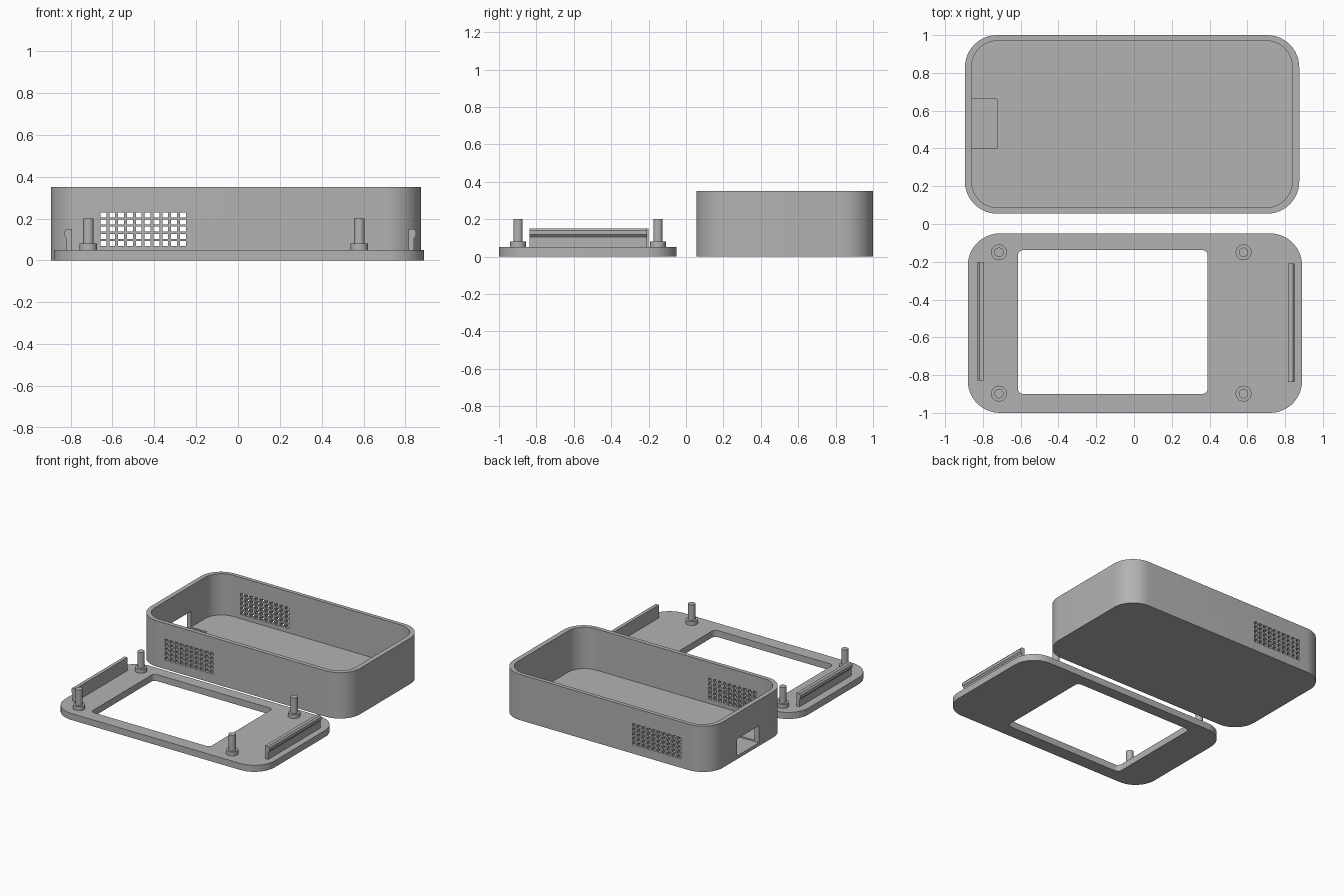
import bpy, bmesh, math
from mathutils import Matrix, Vector

if "Cube" in bpy.data.objects:
    bpy.data.objects.remove(bpy.data.objects["Cube"], do_unlink=True)

grey = bpy.data.materials.new("mid_grey")
grey.use_nodes = True
grey.diffuse_color = (0.45, 0.45, 0.45, 1)
grey.node_tree.nodes["Principled BSDF"].inputs["Base Color"].default_value = grey.diffuse_color


def finish(bm, name):
    bmesh.ops.recalc_face_normals(bm, faces=bm.faces)
    mesh = bpy.data.meshes.new(name)
    bm.to_mesh(mesh)
    bm.free()
    mesh.materials.append(grey)
    obj = bpy.data.objects.new(name, mesh)
    bpy.context.collection.objects.link(obj)
    return obj


def prism(name, outline, offset):
    """Extrude a closed outline of 3D points."""
    bm = bmesh.new()
    face = bm.faces.new([bm.verts.new(p) for p in outline])
    moved = bmesh.ops.extrude_face_region(bm, geom=[face])["geom"]
    verts = [v for v in moved if isinstance(v, bmesh.types.BMVert)]
    bmesh.ops.translate(bm, vec=Vector(offset), verts=verts)
    return finish(bm, name)


def rounded_box(name, x0, x1, y0, y1, z0, z1, r, steps=12):
    corners = [(x1 - r, y1 - r), (x0 + r, y1 - r), (x0 + r, y0 + r), (x1 - r, y0 + r)]
    pts = []
    for i, (cx, cy) in enumerate(corners):
        for s in range(steps + 1):
            a = math.pi / 2 * (i + s / steps)
            pts.append((cx + r * math.cos(a), cy + r * math.sin(a), z0))
    return prism(name, pts, (0, 0, z1 - z0))


def boxes(name, items):
    """One mesh of boxes given as (centre, size) pairs."""
    bm = bmesh.new()
    for centre, size in items:
        mat = Matrix.Translation(centre) @ Matrix.Diagonal((*size, 1))
        bmesh.ops.create_cube(bm, size=1, matrix=mat)
    return finish(bm, name)


def select(obj):
    bpy.ops.object.select_all(action='DESELECT')
    obj.select_set(True)
    bpy.context.view_layer.objects.active = obj


def cut(obj, cutter):
    mod = obj.modifiers.new("cut", 'BOOLEAN')
    mod.operation = 'DIFFERENCE'
    mod.solver = 'EXACT'
    mod.object = cutter
    select(obj)
    bpy.ops.object.modifier_apply(modifier=mod.name)
    bpy.data.objects.remove(cutter, do_unlink=True)


def smooth(obj):
    select(obj)
    bpy.ops.object.shade_smooth_by_angle(angle=math.radians(30))


# Open case with a hollow interior
case = rounded_box("case_shell", -0.895, 0.875, 0.055, 1.0, 0, 0.35, 0.17)
cut(case, rounded_box("hollow", -0.86, 0.838, 0.087, 0.97, 0.035, 0.5, 0.138))

# Vent grid through both long walls
vents = [((-0.643 + 0.0422 * c, 0.53, 0.08 + 0.0345 * r), (0.028, 1.2, 0.024))
         for c in range(10) for r in range(5)]
cut(case, boxes("vent_cutter", vents))

# Cable port in the end wall, cutting a shallow pocket in the floor
cut(case, boxes("port_cutter", [((-0.8625, 0.53, 0.09), (0.275, 0.262, 0.13))]))
smooth(case)

# Lid frame with display window
lid = rounded_box("lid_frame", -0.88, 0.89, -1.0, -0.05, 0, 0.05, 0.17)
cut(lid, rounded_box("window", -0.615, 0.39, -0.9, -0.138, -0.1, 0.1, 0.03, 6))
smooth(lid)

# Mounting posts: wide collar and thin pin in one turned part
for x, side in ((-0.715, "right"), (0.58, "left")):
    for y, end in ((-0.898, "front"), (-0.15, "back")):
        bm = bmesh.new()
        for radius, top in ((0.042, 0.08), (0.025, 0.2)):
            low = 0.045
            bmesh.ops.create_cone(bm, cap_ends=True, segments=32, radius1=radius,
                                  radius2=radius, depth=top - low,
                                  matrix=Matrix.Translation((x, y, (top + low) / 2)))
        smooth(finish(bm, f"{end}_{side}_post"))

# Snap clips with a bead on the outer face
profile = [(0, 0.045), (0.026, 0.045), (0.026, 0.105), (0.036, 0.117),
           (0.036, 0.138), (0.026, 0.15), (0, 0.15)]
for name, x, sign, y in (("right_clip", -0.793, -1, -0.828), ("left_clip", 0.815, 1, -0.836)):
    prism(name, [(x + sign * px, y, z) for px, z in profile], (0, 0.628, 0))
